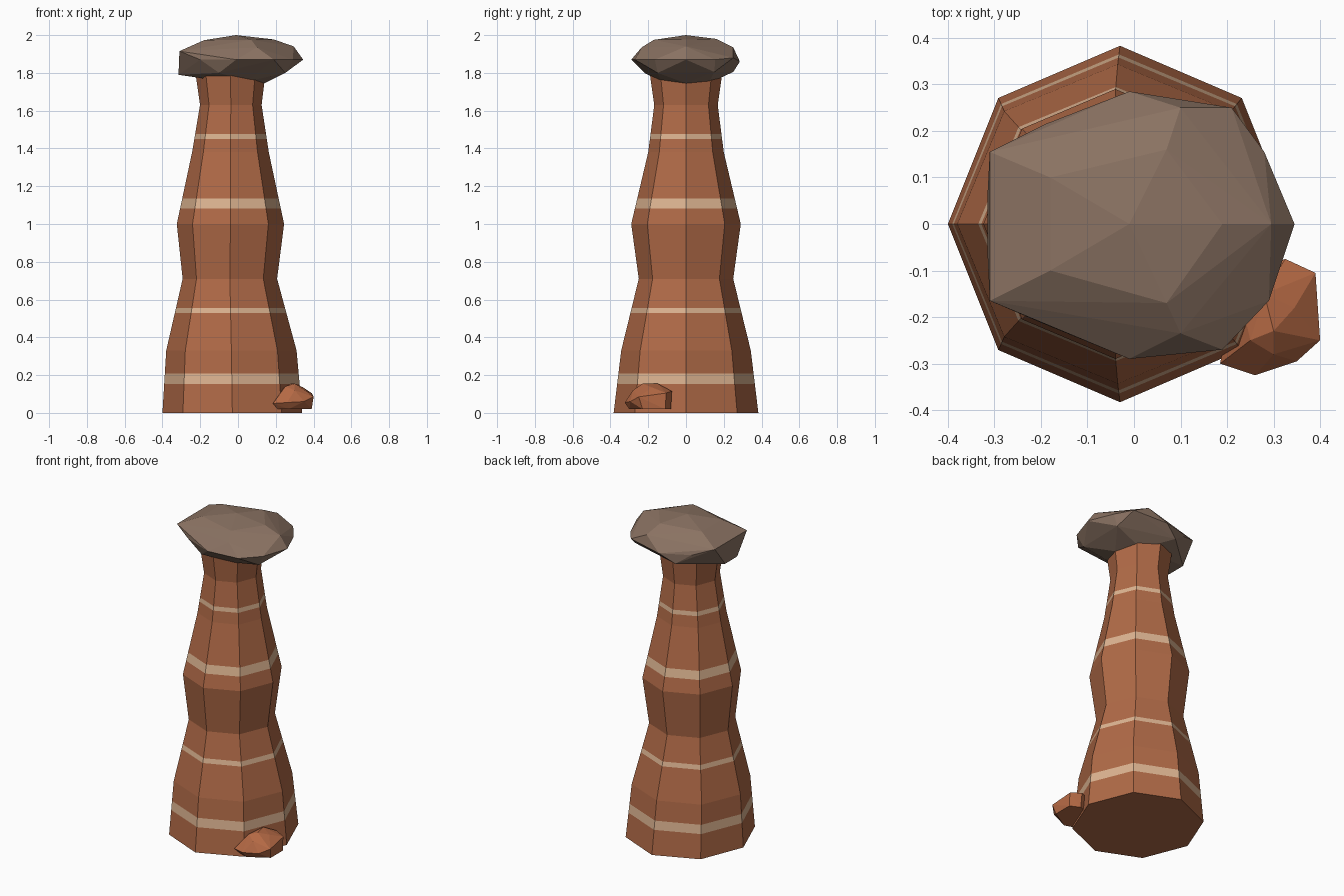
import bpy, bmesh, math


def material(name, r, g, b):
    m = bpy.data.materials.new(name)
    lin = [((c / 255 + 0.055) / 1.055) ** 2.4 for c in (r, g, b)]
    m.diffuse_color = (*lin, 1)
    return m


sandstone = material("red sandstone", 176, 106, 71)
pale = material("pale sediment", 221, 180, 145)
caprock = material("brown caprock", 138, 114, 98)
boulder = material("orange boulder", 182, 106, 69)


def finish(bm, name, mats):
    bmesh.ops.recalc_face_normals(bm, faces=bm.faces)
    me = bpy.data.meshes.new(name)
    bm.to_mesh(me)
    bm.free()
    for m in mats:
        me.materials.append(m)
    ob = bpy.data.objects.new(name, me)
    bpy.context.collection.objects.link(ob)
    return ob


def hull_rock(name, points, mat):
    bm = bmesh.new()
    for p in points:
        bm.verts.new(p)
    res = bmesh.ops.convex_hull(bm, input=bm.verts)
    loose = [v for v in bm.verts if not v.link_faces]
    bmesh.ops.delete(bm, geom=loose, context='VERTS')
    return finish(bm, name, [mat])


# eight-sided column: height, centre x, x radius, y radius
profile = [(0, -0.03, 0.37, 0.383), (0.33, -0.035, 0.345, 0.343),
           (0.71, -0.043, 0.25, 0.25), (1.0, -0.04, 0.284, 0.29),
           (1.38, -0.04, 0.203, 0.20), (1.63, -0.038, 0.163, 0.168),
           (1.82, -0.04, 0.188, 0.195)]
bands = [(0.152, 0.208), (0.528, 0.556), (1.083, 1.135), (1.45, 1.476)]

bm = bmesh.new()
rings = []
for z, cx, rx, ry in profile:
    rings.append([bm.verts.new((cx + rx * math.cos(i * math.pi / 4),
                                ry * math.sin(i * math.pi / 4), z)) for i in range(8)])
for a, b in zip(rings, rings[1:]):
    for i in range(8):
        j = (i + 1) % 8
        bm.faces.new((a[i], a[j], b[j], b[i]))
bm.faces.new(rings[0][::-1])
bm.faces.new(rings[-1])

# sediment bands cut into the column
for band in bands:
    for z in band:
        bmesh.ops.bisect_plane(bm, geom=bm.verts[:] + bm.edges[:] + bm.faces[:],
                               plane_co=(0, 0, z), plane_no=(0, 0, 1))
for f in bm.faces:
    z = f.calc_center_median().z
    f.material_index = int(any(lo < z < hi for lo, hi in bands))
finish(bm, "rock_column", [sandstone, pale])

# flat caprock balanced on top
hull_rock("caprock", [
    (-0.01, 0, 2.0),
    (0.19, 0, 1.977), (0.07, 0.16, 1.98), (-0.18, 0.1, 1.973),
    (-0.18, -0.1, 1.973), (0.07, -0.17, 1.975),
    (0.295, 0, 1.94), (0.1, 0.25, 1.935), (-0.31, 0.155, 1.915),
    (-0.31, -0.165, 1.915), (0.1, -0.235, 1.935),
    (0.345, 0, 1.87), (0.28, 0.155, 1.87), (0.21, 0.25, 1.88),
    (-0.01, 0.285, 1.86), (-0.19, 0.215, 1.87), (-0.01, -0.29, 1.87),
    (0.19, -0.27, 1.87), (0.29, -0.165, 1.87), (-0.2, -0.212, 1.87),
    (0.25, -0.15, 1.80), (-0.1, -0.22, 1.80), (-0.315, -0.06, 1.79),
    (-0.315, 0.06, 1.79), (-0.1, 0.25, 1.805), (0.25, 0.15, 1.805),
    (0.14, 0, 1.745), (0.05, 0.12, 1.745), (-0.16, 0.09, 1.767),
    (-0.16, -0.09, 1.767), (0.05, -0.13, 1.755)], caprock)

# small boulder leaning on the foot
hull_rock("foot_boulder", [
    (0.28, -0.15, 0.155), (0.30, -0.23, 0.155), (0.25, -0.25, 0.14),
    (0.325, -0.075, 0.115), (0.39, -0.105, 0.105), (0.40, -0.25, 0.085),
    (0.35, -0.295, 0.06), (0.26, -0.325, 0.055), (0.185, -0.30, 0.05),
    (0.30, -0.28, 0.12), (0.345, -0.18, 0.135), (0.22, -0.12, 0.11),
    (0.33, -0.08, 0.02), (0.39, -0.11, 0.02), (0.39, -0.23, 0.02),
    (0.27, -0.30, 0.02), (0.21, -0.28, 0.02), (0.22, -0.12, 0.02)], boulder)
